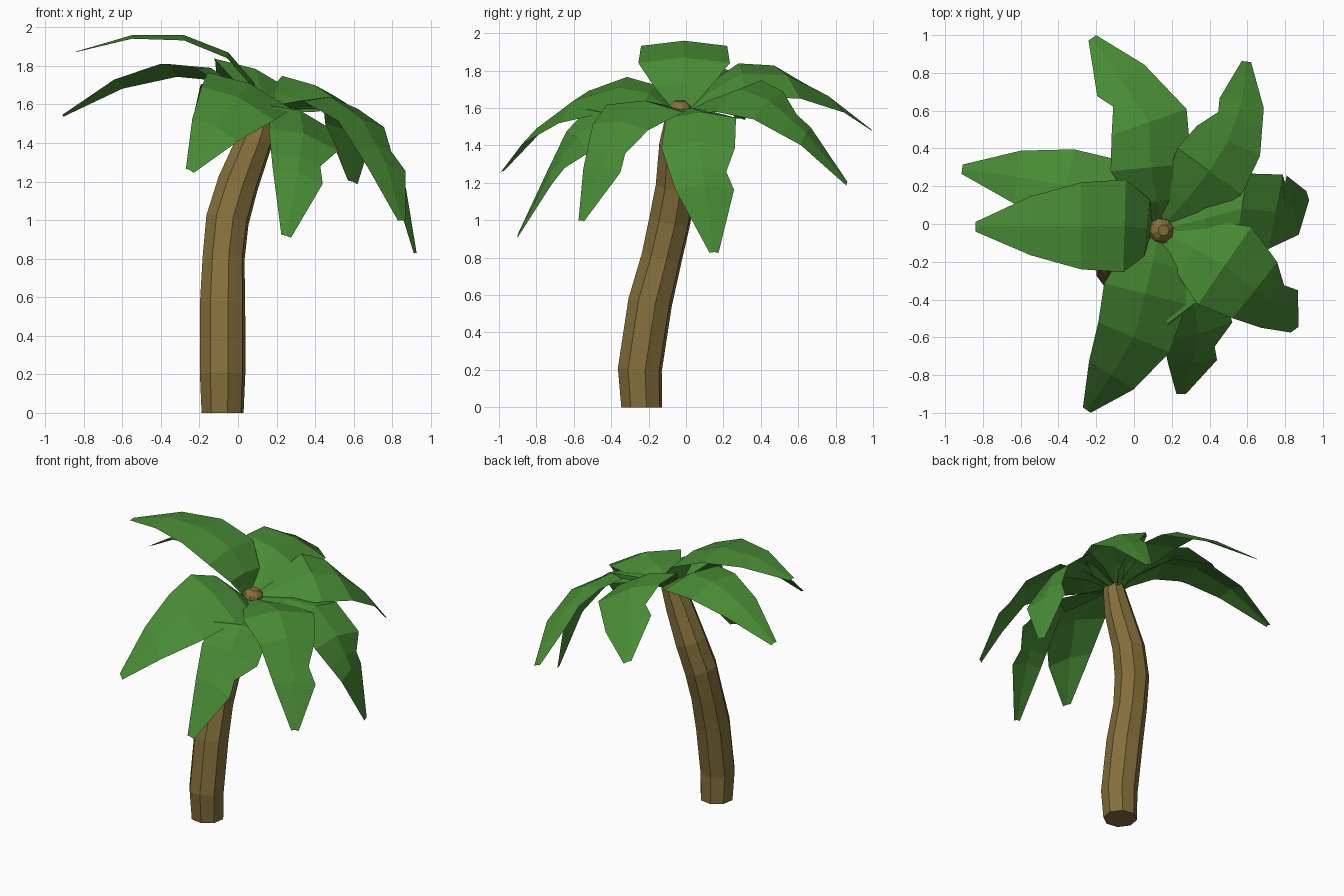
import bpy, bmesh, math
from mathutils import Vector, Matrix

if "Cube" in bpy.data.objects:
    bpy.data.objects.remove(bpy.data.objects["Cube"])

def material(name, rgb):
    m = bpy.data.materials.new(name)
    m.diffuse_color = (*rgb, 1)
    m.use_nodes = True
    m.node_tree.nodes["Principled BSDF"].inputs["Base Color"].default_value = m.diffuse_color
    return m

BROWN = material("bark", (0.23, 0.16, 0.045))
GREEN = material("leaf_green", (0.065, 0.26, 0.035))
CROWN = Vector((0.14, -0.03, 1.58))

def finish(bm, name, mat):
    me = bpy.data.meshes.new(name)
    bm.to_mesh(me)
    bm.free()
    me.materials.append(mat)
    bpy.context.collection.objects.link(bpy.data.objects.new(name, me))

# Trunk: eight-sided tube along a leaning path (x, y, z, radius), rounded top
def trunk(path, sides=8):
    bm = bmesh.new()
    pts = [Vector(p[:3]) for p in path]
    rings = []
    for i, p in enumerate(pts):
        t = (pts[min(i + 1, len(pts) - 1)] - pts[max(i - 1, 0)]).normalized()
        if i == 0:
            t = Vector((0, 0, 1))
        u = Vector((0, 1, 0)).cross(t).normalized()
        v = t.cross(u)
        r = path[i][3]
        rings.append([bm.verts.new(p + r * (math.cos(a) * u + math.sin(a) * v))
                      for a in (math.tau * (k + 0.3) / sides for k in range(sides))])
    for a, b in zip(rings, rings[1:]):
        for k in range(sides):
            n = (k + 1) % sides
            bm.faces.new((a[k], a[n], b[n], b[k]))
    bm.faces.new(rings[0])
    bm.faces.new(rings[-1])
    bmesh.ops.recalc_face_normals(bm, faces=bm.faces)
    finish(bm, "trunk", BROWN)

trunk([(-0.08, -0.237, 0, 0.112), (-0.08, -0.247, 0.2, 0.121),
       (-0.08, -0.192, 0.56, 0.121), (-0.075, -0.13, 0.8, 0.112),
       (-0.055, -0.086, 1.0, 0.115), (0.0, -0.055, 1.19, 0.11),
       (0.09, -0.05, 1.42, 0.095), (0.14, -0.035, 1.56, 0.075),
       (0.152, -0.033, 1.61, 0.06), (0.157, -0.033, 1.638, 0.03)])

# Fronds: creased strips along a midrib with drooping edges.
# roll lifts the left edge, yaw turns the ribs, notch bites into the left edge.
def frond(name, mid, widths, roll=0.0, yaw=0, notch=None, fold=0.17):
    pts = [Vector(p) for p in mid]
    out = pts[0] - CROWN
    out.z = 0
    pts.insert(0, CROWN + out.normalized() * 0.05)
    widths = [0.035] + widths + [0.025]
    turn = Matrix.Rotation(math.radians(yaw), 3, 'Z')
    rows = []
    for i, p in enumerate(pts):
        t = pts[min(i + 1, len(pts) - 1)] - pts[max(i - 1, 0)]
        side = turn @ Vector((-t.y, t.x, 0)).normalized()
        rows.append([p + widths[i] * (s * side + Vector((0, 0, s * roll - abs(s) * fold)))
                     for s in (1, 0, -1)])
    if notch:
        cut = [a.lerp(b, 0.6) for a, b in zip(rows[3], rows[4])]
        cut[0] = cut[0].lerp(cut[1], notch)
        rows.insert(4, cut)
    bm = bmesh.new()
    rows = [[bm.verts.new(c) for c in r] for r in rows]
    for a, b in zip(rows, rows[1:]):
        for k in (0, 1):
            bm.faces.new((a[k], a[k + 1], b[k + 1], b[k]))
    bm.normal_update()
    bmesh.ops.reverse_faces(bm, faces=[f for f in bm.faces if f.normal.z < 0])
    finish(bm, name, GREEN)

frond("frond_left_high",
      [(0.07, -0.02, 1.73), (-0.05, -0.01, 1.87), (-0.28, -0.01, 1.96),
       (-0.55, -0.01, 1.96), (-0.84, -0.015, 1.875)], [0.15, 0.245, 0.23, 0.155], fold=0.12)
frond("frond_left_low",
      [(0.04, 0.04, 1.66), (-0.14, 0.14, 1.79), (-0.36, 0.205, 1.81),
       (-0.62, 0.25, 1.73), (-0.91, 0.29, 1.545)], [0.11, 0.21, 0.195, 0.14], roll=0.17)
frond("frond_back_left",
      [(0.12, 0.12, 1.68), (0.09, 0.3, 1.785), (0.08, 0.54, 1.775),
       (-0.07, 0.76, 1.665), (-0.22, 0.985, 1.49)], [0.13, 0.215, 0.21, 0.15],
      roll=0.42, notch=0.35)
frond("frond_back_right",
      [(0.27, 0.12, 1.64), (0.4, 0.28, 1.70), (0.5, 0.44, 1.645),
       (0.57, 0.64, 1.47), (0.595, 0.86, 1.2)], [0.14, 0.21, 0.185, 0.12], roll=0.4, notch=0.3)
frond("frond_right",
      [(0.38, 0.03, 1.60), (0.57, 0.08, 1.58), (0.75, 0.065, 1.42),
       (0.84, 0.1, 1.19), (0.92, 0.15, 0.83)], [0.11, 0.19, 0.2, 0.16], yaw=-15, notch=0.25)
frond("frond_front_right",
      [(0.32, -0.13, 1.62), (0.48, -0.22, 1.64), (0.64, -0.35, 1.53),
       (0.77, -0.45, 1.29), (0.85, -0.56, 1.0)], [0.17, 0.25, 0.19, 0.14], roll=-0.08, notch=0.28)
frond("frond_front",
      [(0.23, -0.23, 1.58), (0.32, -0.42, 1.57), (0.34, -0.58, 1.45),
       (0.31, -0.73, 1.25), (0.25, -0.9, 0.92)], [0.13, 0.18, 0.19, 0.13],
      roll=-0.3, yaw=20, notch=0.3)
frond("frond_front_left",
      [(0.1, -0.2, 1.68), (0.06, -0.37, 1.71), (0.0, -0.6, 1.64),
       (-0.12, -0.8, 1.49), (-0.25, -0.985, 1.26)], [0.17, 0.225, 0.205, 0.14], roll=-0.42)
